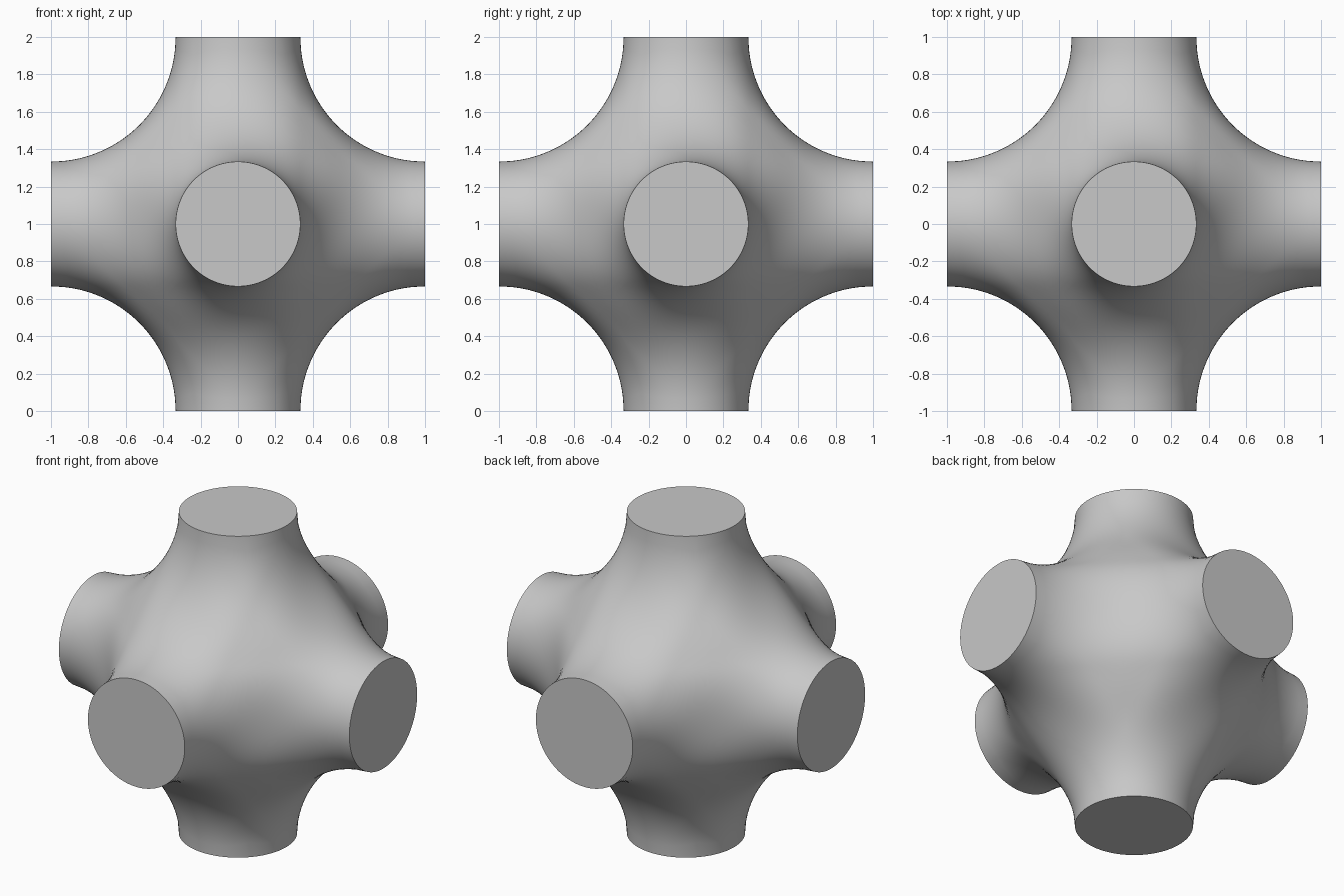
import bpy, bmesh, math
from mathutils import Matrix, Vector

cube = bpy.data.objects.get("Cube")
if cube:
    bpy.data.objects.remove(cube, do_unlink=True)

SEGMENTS = 96      # around each neck
RINGS = 24         # from neck opening to the seam with the next arm
NECK = 1 / 3       # neck radius
BULGE = 0.46       # fullness of the eight corner bodies


def falloff(t):
    # Two parabolas giving circular necks and circular fillets between them
    return 1 - 6 * t * t if t < NECK else -1 + 3 * (1 - t) ** 2


def field(p):
    bump = 1.0
    total = 0.0
    for t in p:
        t = abs(t)
        total += falloff(t)
        bump *= math.sin(math.pi * t) ** 2
    return total + BULGE * bump - NECK


def surface_point(direction):
    low, high = 0.2, 1.0
    for _ in range(36):
        mid = (low + high) / 2
        if field(direction * mid) > 0:
            low = mid
        else:
            high = mid
    return direction * low


# One arm along +x, ring by ring, out to the seams with its neighbours
arm = []
for i in range(RINGS + 1):
    ring = []
    for j in range(SEGMENTS):
        a = 2 * math.pi * j / SEGMENTS
        c, s = math.cos(a), math.sin(a)
        edge = 1 / max(abs(c), abs(s))
        r = NECK + (edge - NECK) * i / RINGS
        d = Vector((1, r * c, r * s))
        ring.append(d if i == 0 else surface_point(d))
    arm.append(ring)

# Six arms turned onto the axes and welded, each with a flat end cap
turns = [Matrix.Rotation(k * math.pi / 2, 3, 'Z') for k in range(4)]
turns += [Matrix.Rotation(k * math.pi / 2, 3, 'Y') for k in (-1, 1)]
lift = Vector((0, 0, 1))
bm = bmesh.new()
for turn in turns:
    grid = [[bm.verts.new(turn @ p + lift) for p in ring] for ring in arm]
    bm.faces.new(grid[0])
    for inner, outer in zip(grid, grid[1:]):
        for j in range(SEGMENTS):
            k = (j + 1) % SEGMENTS
            bm.faces.new((inner[j], outer[j], outer[k], inner[k]))
bmesh.ops.remove_doubles(bm, verts=bm.verts, dist=0.0005)
bmesh.ops.recalc_face_normals(bm, faces=bm.faces)
mesh = bpy.data.meshes.new("six_way_junction")
bm.to_mesh(mesh)
bm.free()

junction = bpy.data.objects.new("six_way_junction", mesh)
bpy.context.collection.objects.link(junction)

# Plain grey material
grey = bpy.data.materials.new("light_grey")
grey.use_nodes = True
colour = (0.58, 0.58, 0.58, 1)
grey.diffuse_color = colour
grey.node_tree.nodes["Principled BSDF"].inputs["Base Color"].default_value = colour
mesh.materials.append(grey)

# Smooth body with crisp cap rims
for o in bpy.context.selected_objects:
    o.select_set(False)
junction.select_set(True)
bpy.context.view_layer.objects.active = junction
bpy.ops.object.shade_smooth_by_angle(angle=math.radians(35))
